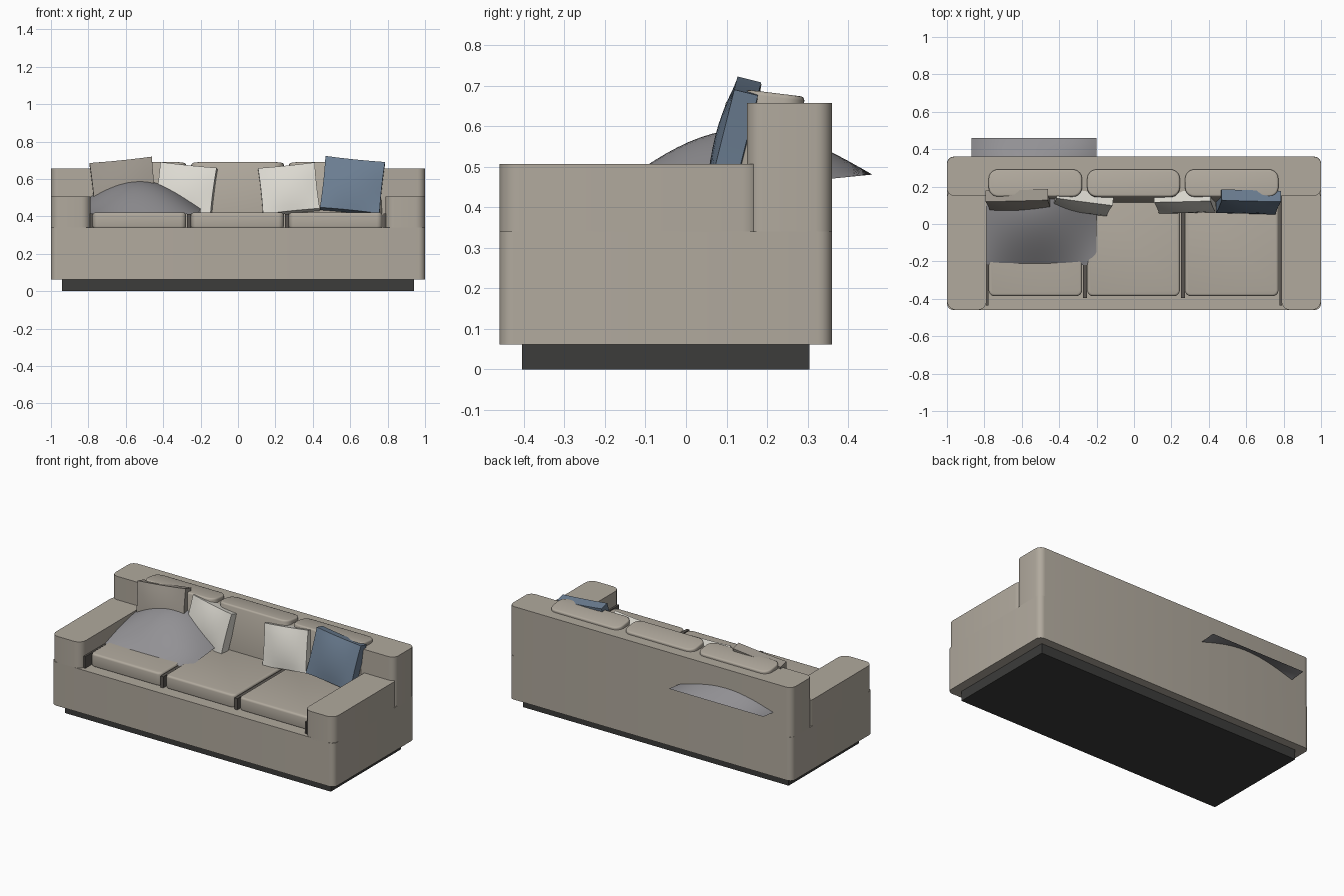
import bpy, bmesh, math
from mathutils import Matrix, Vector

if "Cube" in bpy.data.objects:
    bpy.data.objects.remove(bpy.data.objects["Cube"])


def material(name, rgb):
    m = bpy.data.materials.new(name)
    m.diffuse_color = (*rgb, 1)
    m.use_nodes = True
    m.node_tree.nodes["Principled BSDF"].inputs["Base Color"].default_value = m.diffuse_color
    return m


FABRIC = material("fabric", (0.44, 0.40, 0.34))
DARK = material("dark_wood", (0.045, 0.045, 0.043))
SEAM = material("seam", (0.10, 0.09, 0.08))
BLUE = material("blue_cloth", (0.15, 0.21, 0.29))
CREAM = material("cream_cloth", (0.72, 0.70, 0.64))
TAUPE = material("taupe_cloth", (0.33, 0.30, 0.26))
GREY = material("grey_cloth", (0.29, 0.285, 0.30))


def finish(bm, name, mat, smooth=35):
    bmesh.ops.recalc_face_normals(bm, faces=bm.faces)
    me = bpy.data.meshes.new(name)
    bm.to_mesh(me)
    bm.free()
    me.materials.append(mat)
    ob = bpy.data.objects.new(name, me)
    bpy.context.collection.objects.link(ob)
    bpy.ops.object.select_all(action='DESELECT')
    ob.select_set(True)
    bpy.context.view_layer.objects.active = ob
    bpy.ops.object.shade_smooth_by_angle(angle=math.radians(smooth))
    return ob


def box(name, x, y, z, mat, corner=0.0, edge=0.0, tilt=0.0):
    """Box from ranges; corner rounds upright edges, edge softens the rims."""
    bm = bmesh.new()
    size = Vector((x[1] - x[0], y[1] - y[0], z[1] - z[0]))
    bmesh.ops.create_cube(bm, size=1, matrix=Matrix.Diagonal((*size, 1)))
    if corner:
        up = [e for e in bm.edges
              if abs(e.verts[0].co.z - e.verts[1].co.z) > 1e-4]
        bmesh.ops.bevel(bm, geom=up, offset=corner, segments=5,
                        profile=0.5, affect='EDGES')
    if edge:
        rim = [e for e in bm.edges if e.calc_face_angle(0) > 1.2]
        bmesh.ops.bevel(bm, geom=rim, offset=edge, segments=3,
                        profile=0.5, affect='EDGES')
    ob = finish(bm, name, mat)
    ob.location = (sum(x) / 2, sum(y) / 2, sum(z) / 2)
    ob.rotation_euler.x = math.radians(tilt)
    return ob


def pillow(name, loc, w, h, mat, roll, yaw=0):
    """Square cushion, fuller in the middle, leaning back."""
    n = 8
    bm = bmesh.new()
    sides = []
    for s in (-1, 1):
        grid = []
        for j in range(n + 1):
            for i in range(n + 1):
                u, v = 2 * i / n - 1, 2 * j / n - 1
                t = 0.03 + 0.018 * (1 - u * u) * (1 - v * v)
                px = u * w / 2 * (1 - 0.02 * (1 - v * v))
                pz = v * h / 2 * (1 - 0.02 * (1 - u * u))
                grid.append(bm.verts.new((px, s * t, pz)))
        sides.append(grid)
        for j in range(n):
            for i in range(n):
                a = j * (n + 1) + i
                bm.faces.new([grid[k] for k in (a, a + 1, a + n + 2, a + n + 1)])
    m = n + 1
    ring = (list(range(n)) + [n + j * m for j in range(n)]
            + [n * m + i for i in range(n, 0, -1)] + [j * m for j in range(n, 0, -1)])
    a, b = sides
    for p, q in zip(ring, ring[1:] + ring[:1]):
        bm.faces.new((a[p], a[q], b[q], b[p]))
    ob = finish(bm, name, mat, 40)
    ob.matrix_world = (Matrix.Translation(loc)
                       @ Matrix.Rotation(math.radians(yaw), 4, 'Z')
                       @ Matrix.Rotation(math.radians(-14), 4, 'X')
                       @ Matrix.Rotation(math.radians(roll), 4, 'Y'))
    return ob


# Plinth, base and backrest
box("plinth", (-0.94, 0.94), (-0.405, 0.305), (0, 0.07), DARK)
box("base", (-1, 1), (-0.46, 0.36), (0.062, 0.34), FABRIC, corner=0.035)
box("backrest", (-1, 1), (0.15, 0.36), (0.33, 0.657), FABRIC, corner=0.04)

# Arms with the dark gaps beside them
for side, s in (("left", -1), ("right", 1)):
    box(side + "_arm", sorted((s * 1.0, s * 0.788)), (-0.46, 0.19),
        (0.33, 0.507), FABRIC, corner=0.05)
    box(side + "_arm_gap", sorted((s * 0.79, s * 0.777)), (-0.435, 0.15),
        (0.335, 0.415), SEAM)
    box(side + "_seat_gap", sorted((s * 0.272, s * 0.252)), (-0.395, 0.15),
        (0.335, 0.412), SEAM)

# Seat and back cushions
for label, x in (("left", (-0.777, -0.278)), ("middle", (-0.25, 0.245)),
                 ("right", (0.273, 0.772))):
    box(label + "_seat_cushion", x, (-0.385, 0.16), (0.335, 0.42), FABRIC,
        corner=0.03, edge=0.012)
    box(label + "_back_cushion", x, (0.128, 0.275), (0.375, 0.683), FABRIC,
        corner=0.05, edge=0.01, tilt=-7)

# Loose pillows
pillow("taupe_pillow", (-0.612, 0.118, 0.555), 0.335, 0.29, TAUPE, -6)
pillow("cream_pillow_left", (-0.278, 0.118, 0.545), 0.305, 0.255, CREAM, 6, -6)
pillow("cream_pillow_right", (0.272, 0.118, 0.543), 0.305, 0.255, CREAM, -6)
pillow("blue_pillow", (0.612, 0.118, 0.562), 0.32, 0.285, BLUE, 6)

# Domed throw blanket draped through the back
bm = bmesh.new()
bmesh.ops.create_grid(bm, x_segments=24, y_segments=24, size=1)
for v in bm.verts:
    u, t = v.co.x, v.co.y
    bump = 0.145 * math.cos(u * math.pi / 2) * math.cos(t * math.pi / 2)
    v.co = (-0.535 + 0.335 * u, 0.12 + 0.34 * t, 0.447 + 0.034 * t + bump)
finish(bm, "throw_blanket", GREY)
